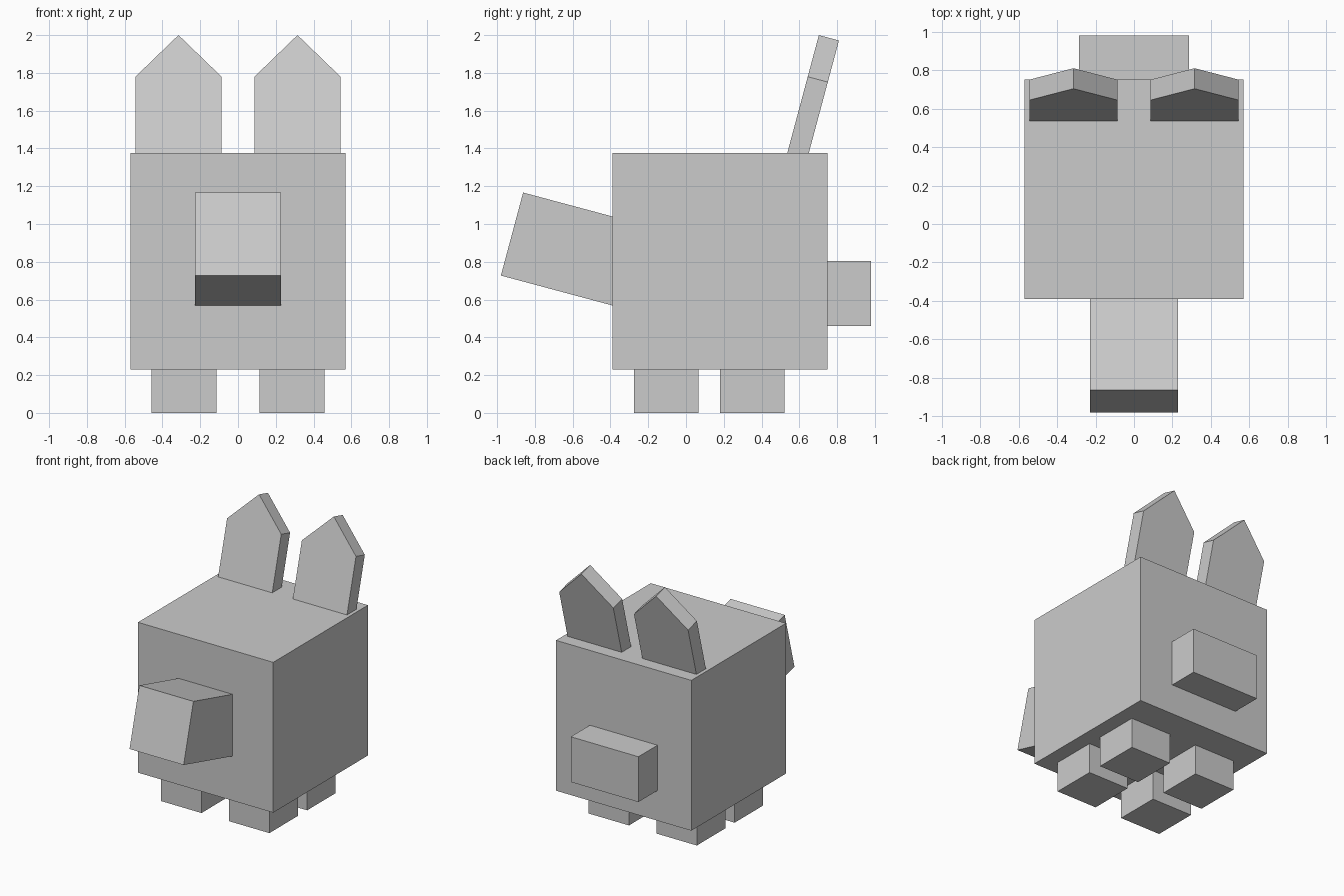
import bpy
import bmesh
import math
from mathutils import Matrix

if "Cube" in bpy.data.objects:
    bpy.data.objects.remove(bpy.data.objects["Cube"])

grey = bpy.data.materials.new("light_grey")
grey.diffuse_color = (0.6, 0.6, 0.6, 1)
grey.use_nodes = True
grey.node_tree.nodes["Principled BSDF"].inputs["Base Color"].default_value = grey.diffuse_color

TILT = math.radians(15)


def finish(name, bm):
    bmesh.ops.recalc_face_normals(bm, faces=bm.faces)
    mesh = bpy.data.meshes.new(name)
    bm.to_mesh(mesh)
    bm.free()
    mesh.materials.append(grey)
    obj = bpy.data.objects.new(name, mesh)
    bpy.context.collection.objects.link(obj)
    return obj


def box(name, low, high):
    """Axis-aligned block between two corners."""
    bm = bmesh.new()
    bmesh.ops.create_cube(bm, size=1)
    size = [h - l for l, h in zip(low, high)]
    mid = [(h + l) / 2 for l, h in zip(low, high)]
    bm.transform(Matrix.Translation(mid) @ Matrix.Diagonal((*size, 1)))
    return finish(name, bm)


def slab(name, outline, depth):
    """Outline in the XZ plane, extruded backwards along +Y."""
    bm = bmesh.new()
    face = bm.faces.new([bm.verts.new((x, 0, z)) for x, z in outline])
    new = bmesh.ops.extrude_face_region(bm, geom=[face])["geom"]
    verts = [v for v in new if isinstance(v, bmesh.types.BMVert)]
    bmesh.ops.translate(bm, verts=verts, vec=(0, depth, 0))
    return finish(name, bm)


# Cubic body and tail block
box("body", (-0.57, -0.39, 0.23), (0.57, 0.75, 1.375))
box("tail", (-0.285, 0.75, 0.46), (0.285, 0.98, 0.805))

# Snout, tilted upwards, its lower front edge at the origin
snout = box("snout", (-0.228, 0, 0), (0.228, 0.66, 0.455))
snout.location = (0, -0.98, 0.727)
snout.rotation_euler.x = -TILT

for side, sx in (("left", -1), ("right", 1)):
    # Stubby legs
    for end, y in (("front", -0.275), ("back", 0.18)):
        xs = sorted((sx * 0.115, sx * 0.457))
        box(f"{end}_leg_{side}", (xs[0], y, 0), (xs[1], y + 0.342, 0.23))

    # Pointed ears, leaning back, rooted just inside the body
    ear = slab(f"ear_{side}",
               [(-0.228, -0.04), (0.228, -0.04), (0.228, 0.419),
                (0, 0.647), (-0.228, 0.419)], 0.11)
    ear.location = (sx * 0.315, 0.536, 1.375)
    ear.rotation_euler.x = -TILT
